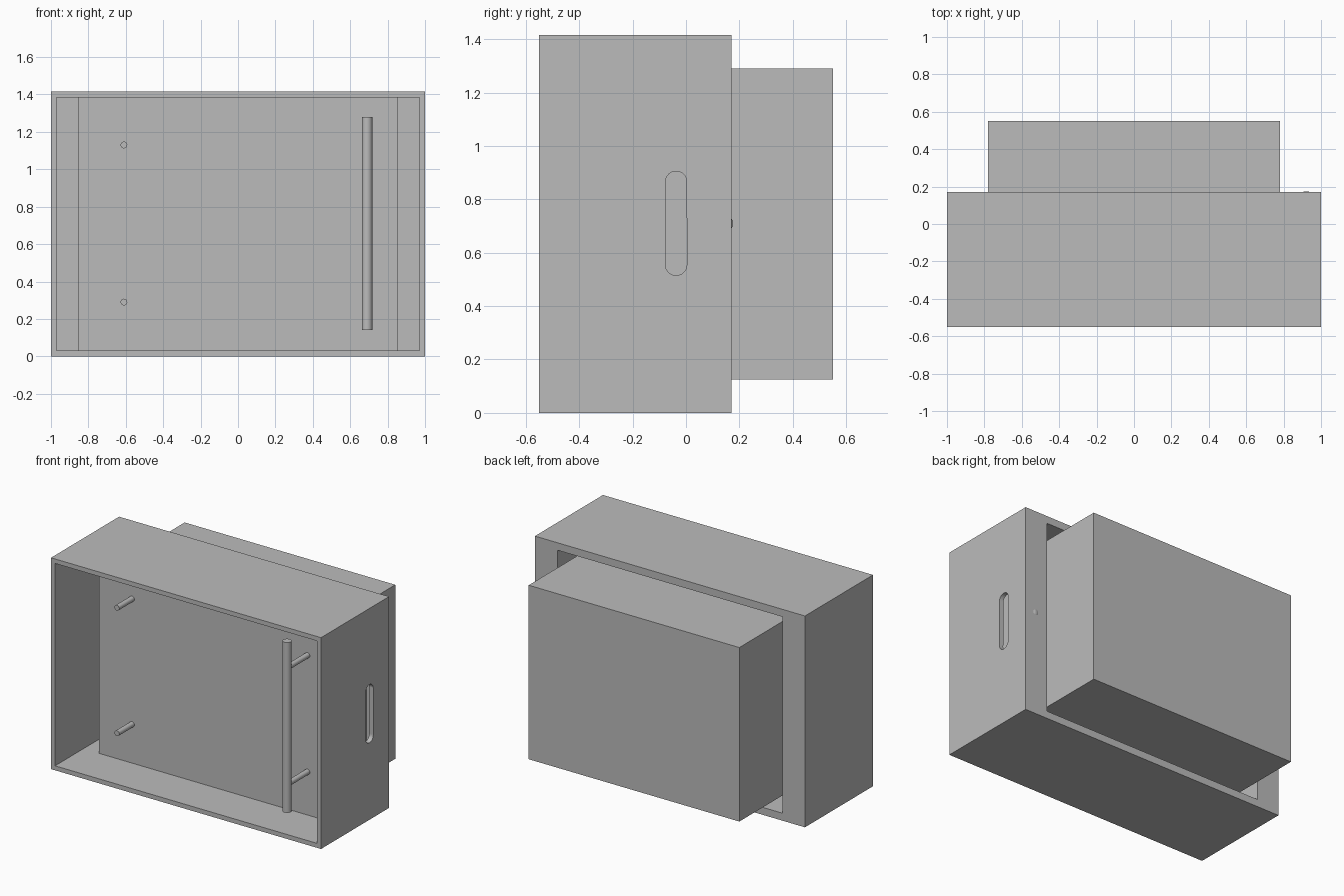
import bpy
import bmesh
from math import radians
from mathutils import Matrix, Vector

cube = bpy.data.objects.get("Cube")
if cube:
    bpy.data.objects.remove(cube, do_unlink=True)

grey = bpy.data.materials.new("plain grey")
grey.use_nodes = True
colour = (0.5, 0.5, 0.5, 1)
grey.diffuse_color = colour
grey.node_tree.nodes["Principled BSDF"].inputs["Base Color"].default_value = colour


def add_object(name, bm):
    mesh = bpy.data.meshes.new(name)
    bm.to_mesh(mesh)
    bm.free()
    mesh.materials.append(grey)
    obj = bpy.data.objects.new(name, mesh)
    bpy.context.collection.objects.link(obj)
    return obj


def box(name, low, high):
    low, high = Vector(low), Vector(high)
    bm = bmesh.new()
    bmesh.ops.create_cube(bm, size=1, matrix=Matrix.Translation((low + high) / 2)
                          @ Matrix.Diagonal((high - low).to_4d()))
    return add_object(name, bm)


def rod(name, start, end, radius, tip=None, segments=32):
    start, end = Vector(start), Vector(end)
    axis = end - start
    turn = axis.to_track_quat("Z", "Y").to_matrix().to_4x4()
    bm = bmesh.new()
    bmesh.ops.create_cone(bm, cap_ends=True, segments=segments, radius1=radius,
                          radius2=radius if tip is None else tip, depth=axis.length,
                          matrix=Matrix.Translation((start + end) / 2) @ turn)
    obj = add_object(name, bm)
    bpy.ops.object.select_all(action="DESELECT")
    obj.select_set(True)
    bpy.context.view_layer.objects.active = obj
    bpy.ops.object.shade_smooth_by_angle(angle=radians(40))
    return obj


def cut(target, cutter):
    mod = target.modifiers.new(cutter.name, "BOOLEAN")
    mod.operation = "DIFFERENCE"
    mod.solver = "EXACT"
    mod.object = cutter
    cutter.hide_render = True
    cutter.hide_set(True)


TOP, FRONT, BACK = 1.415, -0.55, 0.17
WALL, LINER = 0.03, 0.02
INNER_BACK = BACK - WALL
PANEL = -0.25
TUB_X = 0.853
HOLE_X, HOLE_Z = TUB_X - LINER, WALL + LINER

# Outer case, open at the front, with a large window in its back
case = box("outer_case", (-1, FRONT, 0), (1, BACK, TOP))
cut(case, box("case_cavity_cutter", (-1 + WALL, FRONT - 0.1, WALL),
              (1 - WALL, INNER_BACK, TOP - WALL)))
cut(case, box("back_window_cutter", (-HOLE_X, INNER_BACK - 0.1, HOLE_Z),
              (HOLE_X, BACK + 0.1, TOP - HOLE_Z)))

# Rounded grip slot through one side wall
SLOT_Y, SLOT_R, SLOT_LOW, SLOT_HIGH = -0.037, 0.04, 0.555, 0.865
slot = bmesh.new()
bmesh.ops.create_circle(slot, cap_ends=True, segments=48, radius=SLOT_R,
                        matrix=Matrix.Translation((0.94, SLOT_Y, SLOT_LOW))
                        @ Matrix.Rotation(radians(90), 4, "Y"))
for v in slot.verts:
    if v.co.z > SLOT_LOW + 0.0001:
        v.co.z += SLOT_HIGH - SLOT_LOW
sweep = bmesh.ops.extrude_face_region(slot, geom=slot.faces[:])
for v in [g for g in sweep["geom"] if isinstance(g, bmesh.types.BMVert)]:
    v.co.x = 1.06
bmesh.ops.recalc_face_normals(slot, faces=slot.faces)
cut(case, add_object("grip_slot_cutter", slot))

# Inner tub, open towards the back
tub = box("inner_tub", (-TUB_X, PANEL, WALL), (TUB_X, INNER_BACK, TOP - WALL))
cut(tub, box("tub_cavity_cutter", (-HOLE_X, PANEL + LINER, HOLE_Z),
             (HOLE_X, BACK + 0.1, TOP - HOLE_Z)))

# Solid block standing in the tub and sticking out behind
box("rear_block", (-0.78, PANEL + LINER, 0.125), (0.78, 0.55, 1.29))

# Free pegs on one side of the panel, handle and its posts on the other
BAR_X, BAR_Y = 0.69, -0.466
for place, peg_z, post_z in (("lower", 0.29, 0.32), ("upper", 1.13, 1.10)):
    rod(place + "_peg", (-0.61, PANEL, peg_z), (-0.61, -0.41, peg_z), 0.018)
    rod(place + "_handle_post", (BAR_X, PANEL, post_z), (BAR_X, BAR_Y, post_z), 0.018)
rod("handle_bar", (BAR_X, BAR_Y, 0.14), (BAR_X, BAR_Y, 1.28), 0.028)

# Small low button on the back
rod("back_button", (0.92, BACK, 0.71), (0.92, BACK + 0.004, 0.71), 0.019, tip=0.012)
